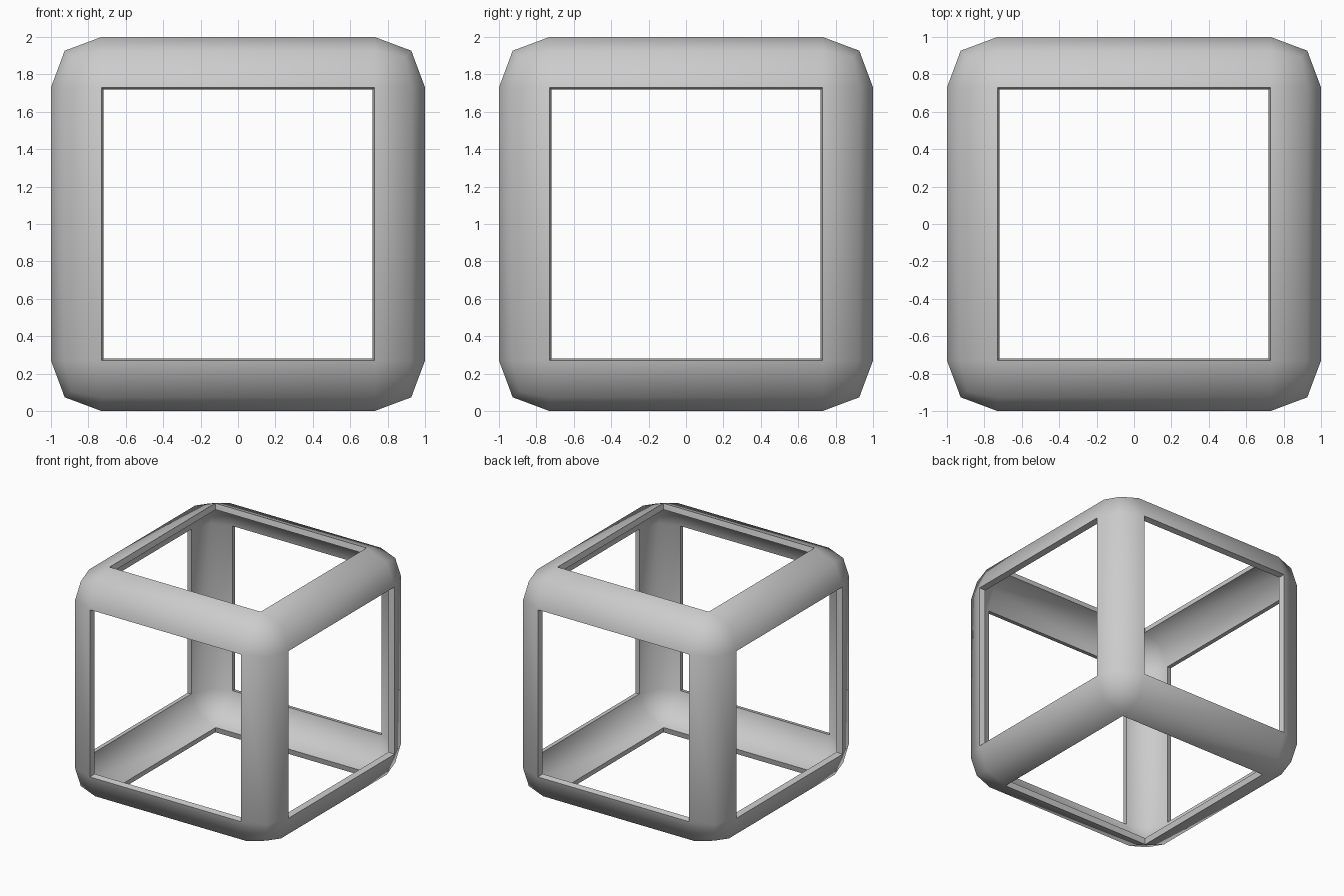
import bpy
import bmesh
import math

cube = bpy.data.objects.get("Cube")
if cube:
    bpy.data.objects.remove(cube, do_unlink=True)

HALF = 1.0      # half of the outer size
BEVEL = 0.27    # width of the rounded struts on each side of an edge
WALL = 0.05     # shell thickness

# Plain grey material
grey = bpy.data.materials.new("grey")
grey.use_nodes = True
colour = (0.6, 0.6, 0.6, 1)
grey.diffuse_color = colour
grey.node_tree.nodes["Principled BSDF"].inputs["Base Color"].default_value = colour

# Rounded cube shell
bm = bmesh.new()
bmesh.ops.create_cube(bm, size=2 * HALF)
bmesh.ops.bevel(bm, geom=bm.edges[:], offset=BEVEL, offset_type='OFFSET',
                segments=2, profile=0.53, affect='EDGES', clamp_overlap=True)

# Open the six flat sides, leaving struts and corners
sides = [f for f in bm.faces if max(abs(c) for c in f.normal) > 0.999]
bmesh.ops.delete(bm, geom=sides, context='FACES')
bmesh.ops.recalc_face_normals(bm, faces=bm.faces[:])
for v in bm.verts:
    v.co.z += HALF

mesh = bpy.data.meshes.new("cube_frame")
bm.to_mesh(mesh)
bm.free()
mesh.materials.append(grey)
frame = bpy.data.objects.new("cube_frame", mesh)
bpy.context.collection.objects.link(frame)
bpy.context.view_layer.objects.active = frame
frame.select_set(True)

# Inward wall thickness with a rim around each opening
solid = frame.modifiers.new("wall", 'SOLIDIFY')
solid.thickness = WALL
solid.offset = -1
solid.use_even_offset = True
bpy.ops.object.modifier_apply(modifier=solid.name)
bpy.ops.object.shade_smooth_by_angle(angle=math.radians(60))
